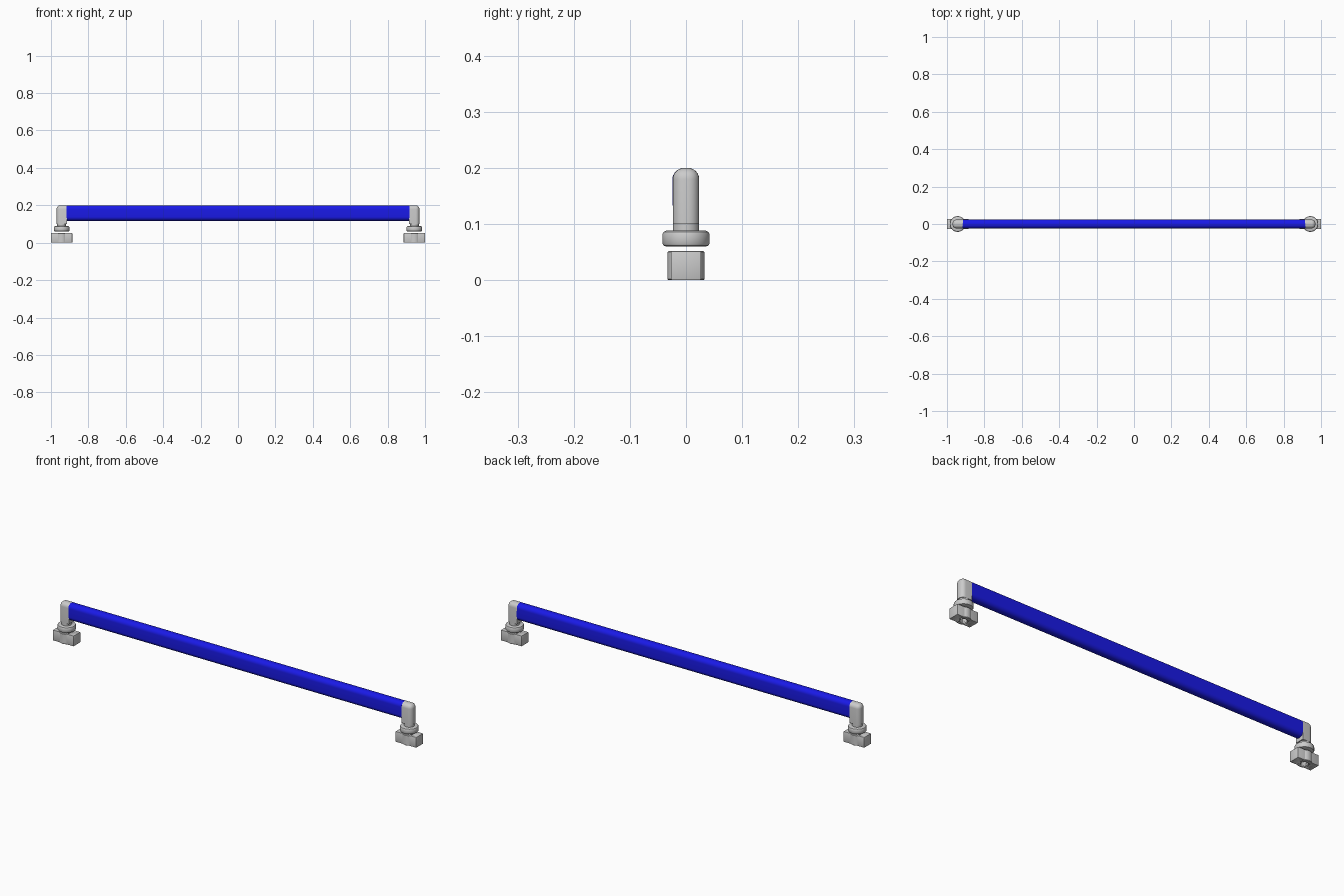
import bpy, bmesh
from math import sin, cos, pi, radians

if "Cube" in bpy.data.objects:
    bpy.data.objects.remove(bpy.data.objects["Cube"])

CX = 0.943  # mounting axis at each end


def finish(name, bm, color=None):
    bmesh.ops.recalc_face_normals(bm, faces=bm.faces)
    me = bpy.data.meshes.new(name)
    bm.to_mesh(me)
    bm.free()
    ob = bpy.data.objects.new(name, me)
    bpy.context.collection.objects.link(ob)
    if color:
        mat = bpy.data.materials.new(name + "_paint")
        mat.diffuse_color = color
        mat.use_nodes = True
        mat.node_tree.nodes["Principled BSDF"].inputs["Base Color"].default_value = mat.diffuse_color
        me.materials.append(mat)
    bpy.ops.object.select_all(action='DESELECT')
    ob.select_set(True)
    bpy.context.view_layer.objects.active = ob
    bpy.ops.object.shade_smooth_by_angle(angle=radians(35))
    return ob


def box(x0, x1, y0, y1, z0, z1):
    bm = bmesh.new()
    bmesh.ops.create_cube(bm, size=1)
    for v in bm.verts:
        v.co = (x1 if v.co.x > 0 else x0, y1 if v.co.y > 0 else y0, z1 if v.co.z > 0 else z0)
    return bm


def lathe(name, profile, x, closed=False, n=40):
    bm = bmesh.new()
    rings = [[bm.verts.new((x + r * cos(2 * pi * i / n), r * sin(2 * pi * i / n), z))
              for i in range(n)] for r, z in profile]
    pairs = list(zip(rings, rings[1:]))
    if closed:
        pairs.append((rings[-1], rings[0]))
    else:
        bm.faces.new(rings[0])
        bm.faces.new(rings[-1])
    for a, b in pairs:
        for i in range(n):
            j = (i + 1) % n
            bm.faces.new((a[i], a[j], b[j], b[i]))
    return finish(name, bm)


# Blue grip: long bar with a rounded upright cross-section
bm = box(-0.917, 0.917, -0.0245, 0.0235, 0.117, 0.2)
long_edges = [e for e in bm.edges if abs(e.verts[0].co.x - e.verts[1].co.x) > 1]
bmesh.ops.bevel(bm, geom=long_edges, offset=0.0215, segments=8, profile=0.5, affect='EDGES')
finish("grip_bar", bm, (0.01, 0.01, 0.8, 1))

# Cutter for the bores in the slot nuts
for s, side in ((-1, "left"), (1, "right")):
    x = s * CX
    # End cap: rounded on the outside and top, flat against the bar
    bm = box(min(s * 0.915, s * 0.97), max(s * 0.915, s * 0.97), -0.0235, 0.0235, 0.101, 0.2)
    edges = []
    for e in bm.edges:
        mid = (e.verts[0].co + e.verts[1].co) / 2
        d = e.verts[0].co - e.verts[1].co
        outer = mid.x * s > 0.95
        top = mid.z > 0.19
        if (abs(d.z) > 0.01 and outer) or (abs(d.x) > 0.01 and top) or (abs(d.y) > 0.01 and outer and top):
            edges.append(e)
    bmesh.ops.bevel(bm, geom=edges, offset=0.02, segments=6, profile=0.5, affect='EDGES')
    finish("end_cap_" + side, bm)

    # Neck and rounded collar
    lathe("collar_" + side, [(0.036, 0.06), (0.04, 0.0615), (0.042, 0.065), (0.042, 0.082),
                             (0.04, 0.086), (0.036, 0.088), (0.0235, 0.088), (0.0235, 0.102)], x)

    # Slot nut: block with a round boss in the middle, bored through
    bm = box(x - 0.057, x + 0.057, -0.027, 0.027, 0, 0.052)
    bmesh.ops.bevel(bm, geom=bm.edges[:], offset=0.002, segments=2, profile=0.5, affect='EDGES')
    block = finish("slot_nut_" + side, bm)
    bore = lathe("bore_cutter_" + side, [(0.016, -0.02), (0.016, 0.08)], x)
    bore.hide_render = True
    bore.hide_set(True)
    mod = block.modifiers.new("bore", 'BOOLEAN')
    mod.object = bore
    mod.operation = 'DIFFERENCE'
    lathe("nut_boss_" + side, [(0.016, 0), (0.031, 0), (0.033, 0.002), (0.033, 0.05),
                               (0.031, 0.052), (0.016, 0.052)], x, closed=True)
